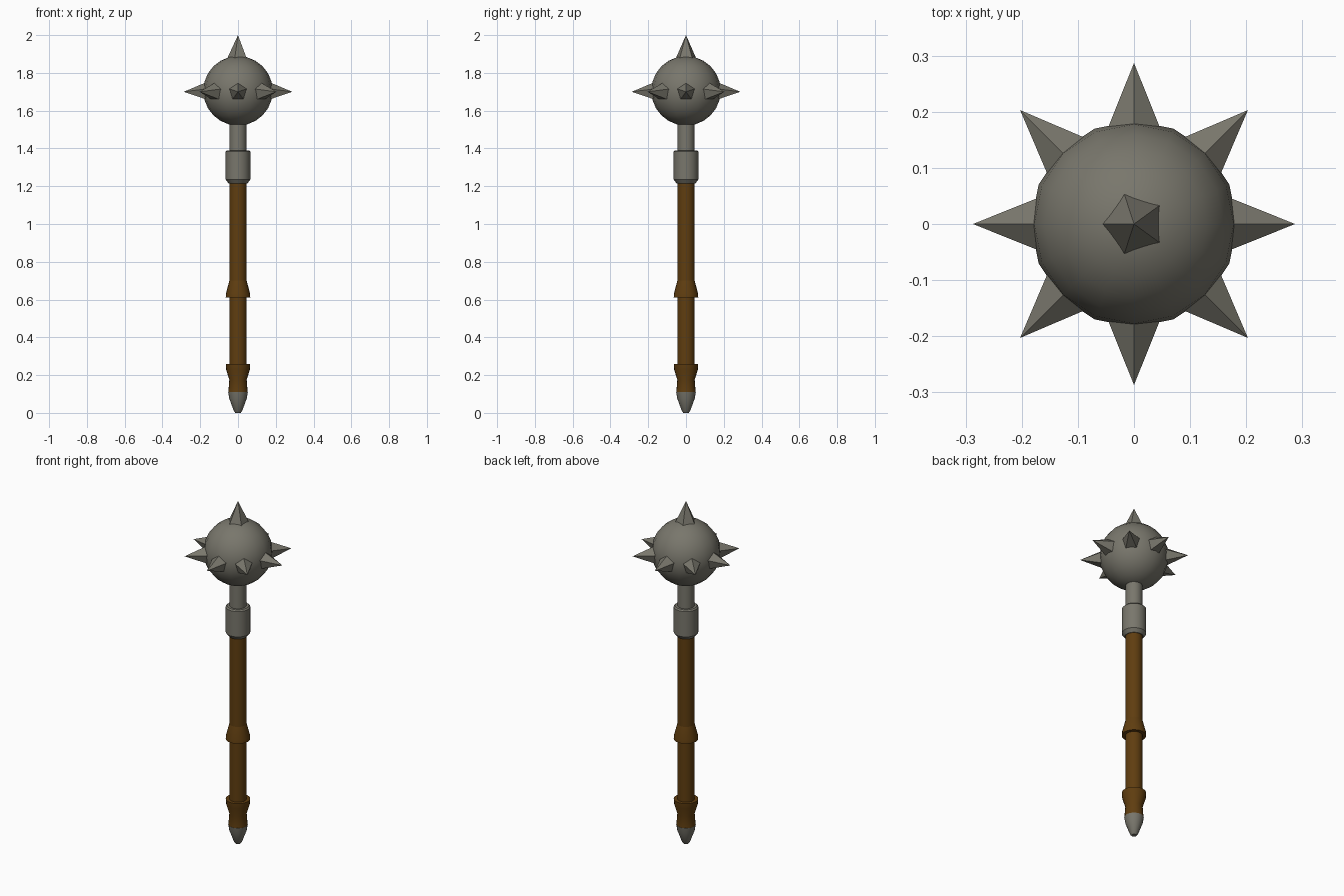
import bpy, math
from mathutils import Vector

if "Cube" in bpy.data.objects:
    bpy.data.objects.remove(bpy.data.objects["Cube"])


def material(name, rgb):
    m = bpy.data.materials.new(name)
    m.diffuse_color = (*rgb, 1)
    m.use_nodes = True
    m.node_tree.nodes["Principled BSDF"].inputs["Base Color"].default_value = m.diffuse_color
    return m


METAL = material("grey metal", (0.19, 0.183, 0.15))
WOOD = material("brown wood", (0.115, 0.047, 0.005))


def finish(ob, name, mat, smooth=True):
    ob.name = name
    ob.data.materials.append(mat)
    if smooth:
        bpy.ops.object.shade_smooth_by_angle(angle=math.radians(35))
    return ob


def lathe(name, profile, mat, n=20):
    """Turn a (radius, height) profile around the z axis, closing both ends."""
    verts = [(r * math.cos(2 * math.pi * i / n), r * math.sin(2 * math.pi * i / n), z)
             for r, z in profile for i in range(n)]
    faces = [(k * n + i, k * n + (i + 1) % n, (k + 1) * n + (i + 1) % n, (k + 1) * n + i)
             for k in range(len(profile) - 1) for i in range(n)]
    faces.append(tuple(reversed(range(n))))
    faces.append(tuple(range(len(verts) - n, len(verts))))
    me = bpy.data.meshes.new(name)
    me.from_pydata(verts, [], faces)
    ob = bpy.data.objects.new(name, me)
    bpy.context.collection.objects.link(ob)
    bpy.ops.object.select_all(action='DESELECT')
    ob.select_set(True)
    bpy.context.view_layer.objects.active = ob
    return finish(ob, name, mat)


def spike(name, direction, length, depth, up):
    """Five-sided pyramid; one base corner points along 'up'."""
    d, u = Vector(direction), Vector(up)
    side = d.cross(u)
    c = Vector((0, 0, 1.70))
    base = c + d * (length - depth)
    verts = [base + 0.06 * (u * math.cos(a) + side * math.sin(a))
             for a in (2 * math.pi * k / 5 for k in range(5))]
    verts.append(c + d * length)
    faces = [((k + 1) % 5, k, 5) for k in range(5)] + [(0, 1, 2, 3, 4)]
    me = bpy.data.meshes.new(name)
    me.from_pydata(verts, [], faces)
    me.update()
    # make the faces point outward
    if me.polygons[5].normal.dot(d) > 0:
        me.flip_normals()
    ob = bpy.data.objects.new(name, me)
    bpy.context.collection.objects.link(ob)
    finish(ob, name, METAL, smooth=False)


# handle, from the pommel upward
lathe("pommel_tip", [(0.014, 0), (0.021, 0.008), (0.046, 0.075), (0.052, 0.11)], METAL)
lathe("lower_grip_flare", [(0.051, 0.11), (0.046, 0.175), (0.063, 0.23), (0.065, 0.26),
                           (0.044, 0.26)], WOOD)
lathe("wooden_shaft", [(0.046, 0.15), (0.046, 1.23)], WOOD)
lathe("grip_ring", [(0.044, 0.61), (0.065, 0.61), (0.064, 0.63), (0.046, 0.70)], WOOD)
lathe("collar", [(0.05, 1.215), (0.065, 1.235), (0.065, 1.383), (0.058, 1.39)], METAL)
lathe("neck", [(0.045, 1.38), (0.045, 1.56)], METAL)

# spiked ball
bpy.ops.mesh.primitive_uv_sphere_add(segments=16, ring_count=12, radius=0.184,
                                     location=(0, 0, 1.705))
finish(bpy.context.object, "ball", METAL)
for i in range(8):
    a = i * math.pi / 4
    spike(f"side_spike_{i + 1}", (math.cos(a), math.sin(a), 0), 0.287, 0.142, (0, 0, 1))
spike("top_spike", (0, 0, 1), 0.30, 0.13, (-1, 0, 0))
